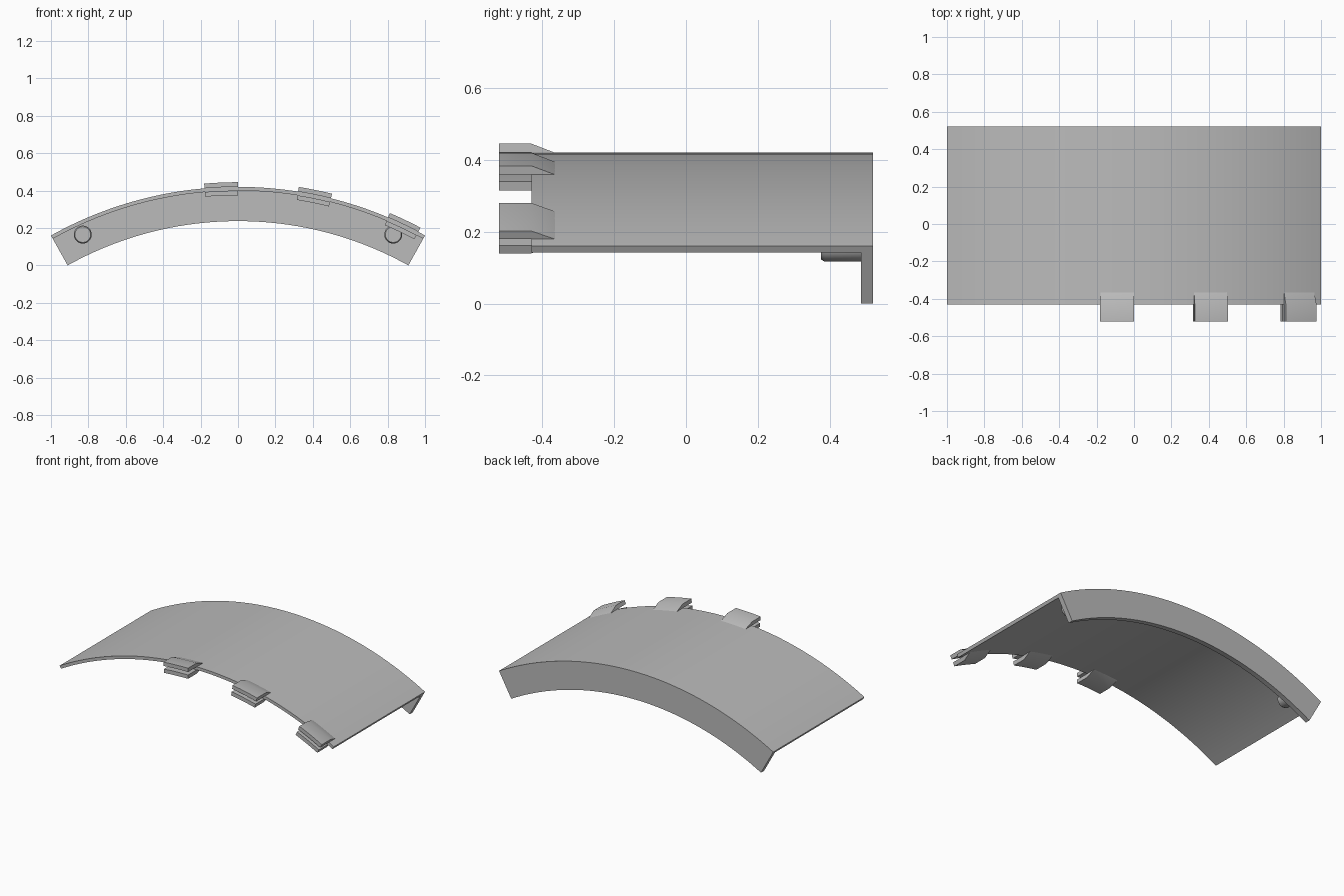
import bpy, bmesh
from math import sin, cos, radians

cube = bpy.data.objects.get("Cube")
if cube:
    bpy.data.objects.remove(cube, do_unlink=True)

grey = bpy.data.materials.new("plain grey")
grey.use_nodes = True
grey.diffuse_color = (0.5, 0.5, 0.5, 1)
bsdf = grey.node_tree.nodes["Principled BSDF"]
bsdf.inputs["Base Color"].default_value = grey.diffuse_color
bsdf.inputs["Roughness"].default_value = 0.6

AXIS_Z = -1.633            # height of the axis the panel bends around
OUTER, INNER = 2.053, 2.033
HALF = 29.15               # half of the panel's arc in degrees
FRONT, BACK = -0.43, 0.52


def finish(name, bm):
    bmesh.ops.recalc_face_normals(bm, faces=bm.faces)
    mesh = bpy.data.meshes.new(name)
    bm.to_mesh(mesh)
    bm.free()
    mesh.materials.append(grey)
    obj = bpy.data.objects.new(name, mesh)
    bpy.context.collection.objects.link(obj)
    bpy.ops.object.select_all(action="DESELECT")
    obj.select_set(True)
    bpy.context.view_layer.objects.active = obj
    bpy.ops.object.shade_smooth_by_angle(angle=radians(30))
    return obj


def arc_sweep(name, profile, start, end, steps):
    """Sweep a closed (y, radius) profile around the bend axis."""
    bm = bmesh.new()
    rings = []
    for i in range(steps + 1):
        a = radians(start + (end - start) * i / steps)
        rings.append([bm.verts.new((r * sin(a), y, AXIS_Z + r * cos(a)))
                      for y, r in profile])
    n = len(profile)
    for r0, r1 in zip(rings, rings[1:]):
        for j in range(n):
            k = (j + 1) % n
            bm.faces.new((r0[j], r0[k], r1[k], r1[j]))
    bm.faces.new(rings[0])
    bm.faces.new(rings[-1])
    return finish(name, bm)


# Curved panel with a downturned flange along the back
arc_sweep("curved_panel",
          [(FRONT, OUTER), (BACK, OUTER), (BACK, 1.87),
           (0.487, 1.87), (0.487, INNER), (FRONT, INNER)],
          -HALF, HALF, 48)

# Clips on the front edge: a ramped plate above and below the panel
TIP, RAMP_END, PLATE = -0.52, -0.36, 0.025
for label, start in (("middle", -5), ("side", 9), ("end", 23)):
    for level, r, d in (("upper", OUTER, 1), ("lower", INNER, -1)):
        root = r - d * 0.002
        arc_sweep(f"{label}_clip_{level}",
                  [(TIP, r), (TIP, r + d * PLATE), (FRONT, r + d * PLATE),
                   (RAMP_END, root), (FRONT, root), (FRONT, r)],
                  start, start + 5, 6)

# Locating pegs on the front of the flange, with chamfered tips
for side, x in (("left", 0.83), ("right", -0.83)):
    bm = bmesh.new()
    sections = []
    for y, r in ((0.375, 0.042), (0.386, 0.048), (0.49, 0.048)):
        sections.append([bm.verts.new((x + r * cos(radians(t)), y,
                                       0.165 + r * sin(radians(t))))
                         for t in range(0, 360, 15)])
    for s0, s1 in zip(sections, sections[1:]):
        for j in range(len(s0)):
            bm.faces.new((s0[j - 1], s0[j], s1[j], s1[j - 1]))
    bm.faces.new(sections[0])
    bm.faces.new(sections[-1])
    finish(f"{side}_peg", bm)
